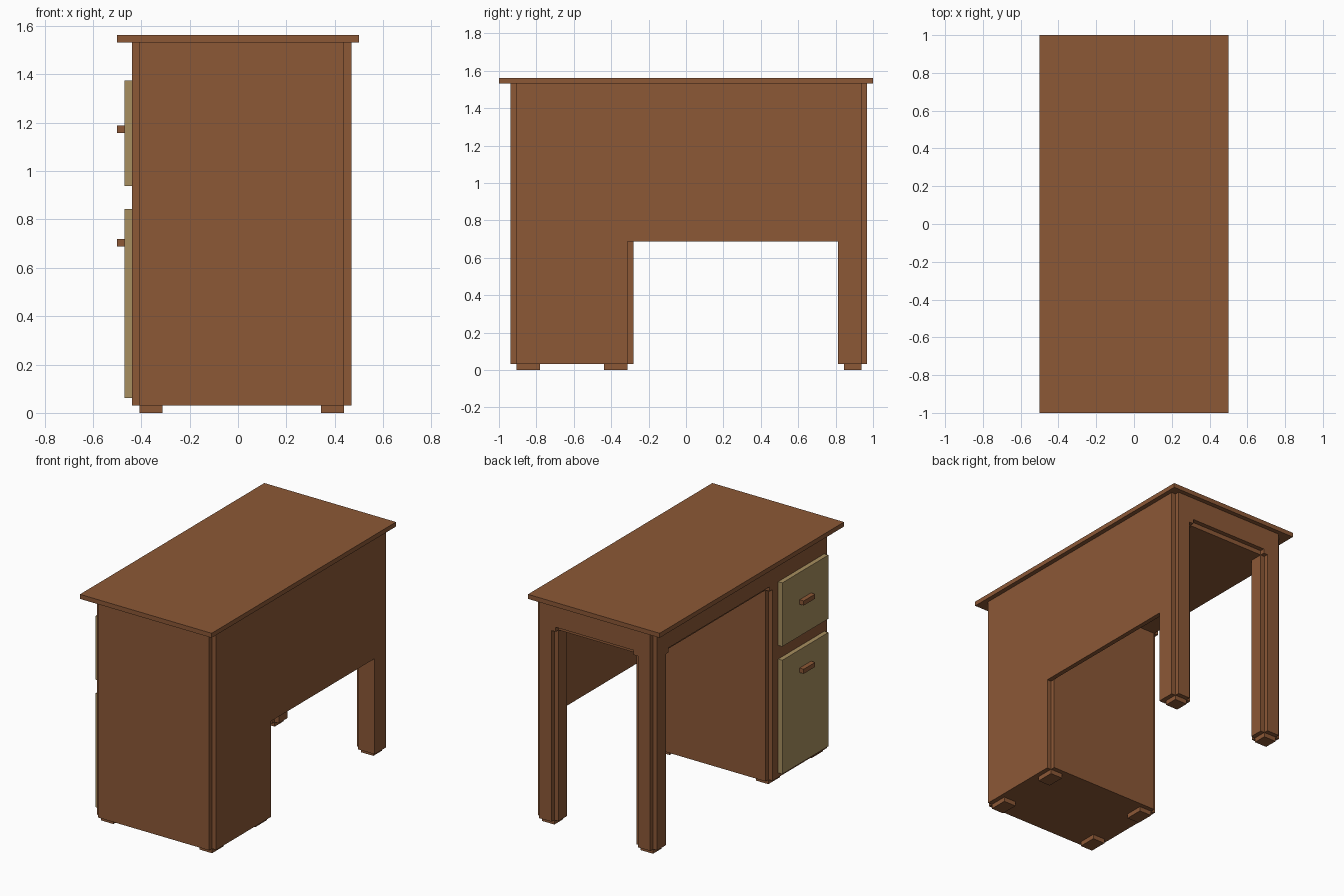
import bpy, bmesh
from mathutils import Vector

if "Cube" in bpy.data.objects:
    bpy.data.objects.remove(bpy.data.objects["Cube"])

U = 1 / 32  # everything sits on a 1/32 unit grid


def material(name, rgb):
    m = bpy.data.materials.new(name)
    m.diffuse_color = (*rgb, 1)
    m.use_nodes = True
    m.node_tree.nodes["Principled BSDF"].inputs["Base Color"].default_value = m.diffuse_color
    return m


WOOD = material("brown_wood", (0.262, 0.098, 0.037))
TAN = material("tan_drawer", (0.39, 0.275, 0.115))


def extrude(name, pts, axis, a, b, mat=WOOD):
    """Extrude a 2D profile along an axis from a to b (grid units)."""
    place = {"x": lambda p, t: (t, p[0], p[1]),
             "y": lambda p, t: (p[0], t, p[1]),
             "z": lambda p, t: (p[0], p[1], t)}[axis]
    bm = bmesh.new()
    face = bm.faces.new([bm.verts.new(Vector(place(p, a)) * U) for p in pts])
    ext = bmesh.ops.extrude_face_region(bm, geom=[face])
    move = Vector(place((0, 0), b - a)) * U
    bmesh.ops.translate(bm, vec=move, verts=[v for v in ext["geom"] if isinstance(v, bmesh.types.BMVert)])
    bmesh.ops.recalc_face_normals(bm, faces=bm.faces)
    me = bpy.data.meshes.new(name)
    bm.to_mesh(me)
    bm.free()
    me.materials.append(mat)
    ob = bpy.data.objects.new(name, me)
    bpy.context.collection.objects.link(ob)
    return ob


def box(name, x, y, z, mat=WOOD):
    return extrude(name, [(x[0], y[0]), (x[1], y[0]), (x[1], y[1]), (x[0], y[1])], "z", *z, mat)


def arch(a, b, c, d):
    """Panel from a to d with an opening b..c whose upper corners are stepped."""
    return [(a, 1), (b - 1, 1), (b - 1, 43), (b, 43), (b, 44), (c, 44),
            (c, 43), (c + 1, 43), (c + 1, 1), (d, 1), (d, 49), (a, 49)]


# table top and inner carcass
box("table_top", (-16, 16), (-32, 32), (49, 50))
box("apron_core", (-13, 14), (-29, 30), (43, 49))
box("pedestal_core", (-13, 14), (-29, -10), (1, 43))
box("pedestal_inner_panel", (-13, 14), (-10, -9), (1, 43))

# outer panels, leaving a one-step notch at each vertical corner
box("pedestal_end_panel", (-13, 14), (-30, -29), (1, 49))
extrude("leg_end_panel", arch(-13, -9, 10, 14), "y", 30, 31)
extrude("drawer_side_panel", arch(-29, -9, 26, 30), "x", -14, -13)
extrude("modesty_panel", [(-29, 1), (-10, 1), (-10, 22), (26, 22), (26, 1),
                          (30, 1), (30, 49), (-29, 49)], "x", 14, 15)

# legs: notched inner corner; outer sides are closed by the panels
for name, ox, ix, s in (("front_leg", -13, -10, 1), ("back_leg", 14, 11, -1)):
    extrude(name, [(ox, 30), (ox, 26), (ix, 26), (ix, 27), (ix + s, 27), (ix + s, 30)], "z", 1, 43)

# feet
for i, x in enumerate(((-13, -10), (11, 14))):
    for j, y in enumerate(((-29, -25), (-14, -10), (27, 30))):
        box(f"foot_{i}_{j}", x, y, (0, 1))

# drawers with handles
for name, z, h in (("upper", (30, 44), 37), ("lower", (2, 27), 22)):
    box(name + "_drawer_front", (-15, -14), (-28, -12), z, TAN)
    box(name + "_drawer_handle", (-16, -15), (-22, -18), (h, h + 1))
